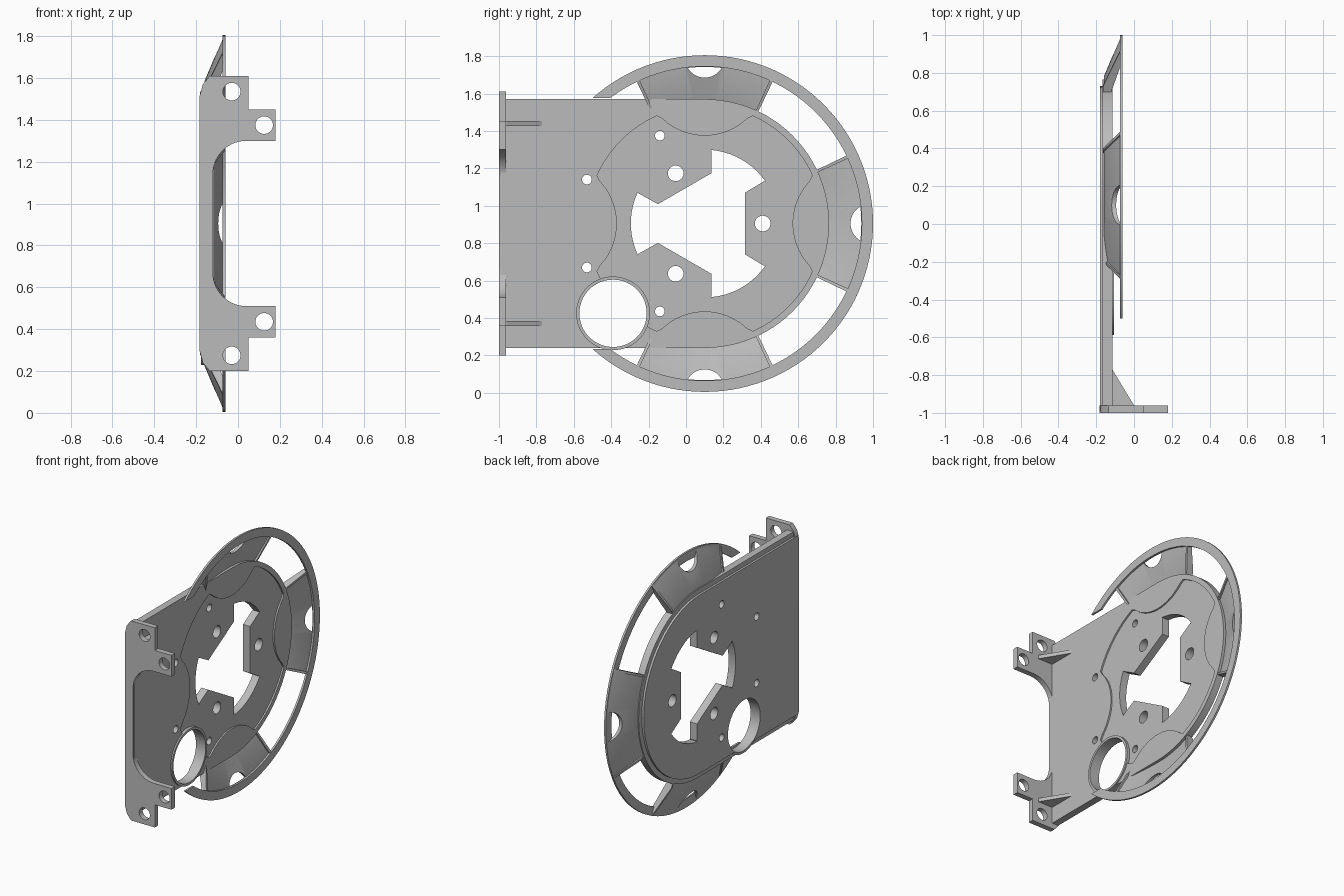
import bpy, bmesh, math
from math import sin, cos, pi, radians, sqrt

if "Cube" in bpy.data.objects:
    bpy.data.objects.remove(bpy.data.objects["Cube"])

CY, CZ = 0.10, 0.905          # hub centre in the y-z plane

grey = bpy.data.materials.new("plain_grey")
grey.use_nodes = True
grey.diffuse_color = (0.5, 0.5, 0.5, 1)
grey.node_tree.nodes["Principled BSDF"].inputs["Base Color"].default_value = (0.5, 0.5, 0.5, 1)


def finish(bm, name):
    bmesh.ops.recalc_face_normals(bm, faces=bm.faces)
    me = bpy.data.meshes.new(name)
    bm.to_mesh(me)
    bm.free()
    me.materials.append(grey)
    ob = bpy.data.objects.new(name, me)
    bpy.context.collection.objects.link(ob)
    return ob


def prism(name, pts, a, b, axis="x"):
    """Extrude a 2D outline from a to b along an axis."""
    place = {"x": lambda p, t: (t, p[0], p[1]),
             "y": lambda p, t: (p[0], t, p[1]),
             "z": lambda p, t: (p[0], p[1], t)}[axis]
    bm = bmesh.new()
    lo = [bm.verts.new(place(p, a)) for p in pts]
    hi = [bm.verts.new(place(p, b)) for p in pts]
    bm.faces.new(lo)
    bm.faces.new(hi)
    for i in range(len(pts)):
        j = (i + 1) % len(pts)
        bm.faces.new((lo[i], lo[j], hi[j], hi[i]))
    return finish(bm, name)


def arc(c, r, a0, a1, n):
    return [(c[0] + r * cos(radians(a0 + (a1 - a0) * i / n)),
             c[1] + r * sin(radians(a0 + (a1 - a0) * i / n))) for i in range(n + 1)]


def circle(c, r, n=48):
    return arc(c, r, 0, 360, n)[:-1]


def sweep(name, section, a0, a1, n):
    """Revolve an (r, x) section about the hub axis."""
    full = a1 - a0 >= 360
    bm = bmesh.new()
    rows = []
    for i in range(n if full else n + 1):
        t = radians(a0 + (a1 - a0) * i / n)
        rows.append([bm.verts.new((x, CY + r * cos(t), CZ + r * sin(t))) for r, x in section])
    for i in range(n):
        p, q = rows[i], rows[(i + 1) % len(rows)]
        for k in range(len(section)):
            m = (k + 1) % len(section)
            bm.faces.new((p[k], p[m], q[m], q[k]))
    if not full:
        bm.faces.new(rows[0])
        bm.faces.new(rows[-1])
    return finish(bm, name)


def combine(ob, other, op="DIFFERENCE"):
    other.hide_render = True
    mod = ob.modifiers.new(op, "BOOLEAN")
    mod.operation, mod.solver, mod.object = op, "EXACT", other
    bpy.context.view_layer.objects.active = ob
    bpy.ops.object.modifier_apply(modifier=mod.name)
    bpy.data.objects.remove(other)


def turn(p, deg):
    t = radians(deg)
    return (CY + p[0] * cos(t) - p[1] * sin(t), CZ + p[0] * sin(t) + p[1] * cos(t))


def d_outline(r, y0):
    return [(y0, CZ - r)] + arc((CY, CZ), r, -90, 90, 48) + [(y0, CZ + r)]


# Base plate: rim with a slightly raised back face
plate = prism("base_plate", d_outline(0.665, -0.99), -0.166, -0.115)
combine(plate, prism("back_step", d_outline(0.63, -0.99), -0.181, -0.15), "UNION")

# Scalloped shallow pocket on the inner face
pocket = []
for i in range(180):
    deg = i * 2
    f = radians((deg + 45) % 90 - 45)
    disc = 0.33 ** 2 - (0.8 * sin(f)) ** 2
    r = min(0.63, 0.8 * cos(f) - sqrt(disc)) if disc > 0 else 0.63
    pocket.append(turn((r, 0), deg))
combine(plate, prism("pocket_cutter", pocket, -0.126, -0.05))

# Collar around the large side hole
hole = (-0.39, 0.425)
combine(plate, prism("collar", circle(hole, 0.197, 64), -0.176, -0.105), "UNION")
combine(plate, prism("hole_cutter", circle(hole, 0.18, 64), -0.3, 0.1))

# Central opening with three tabs left standing
opening = prism("opening_cutter", circle((CY, CZ), 0.395, 72), -0.3, 0.1)
tab = [(0.215, -0.165), (0.315, -0.225), (0.5, -0.225), (0.5, 0.225), (0.315, 0.225), (0.215, 0.165)]
for deg in (0, 120, 240):
    combine(opening, prism("tab", [turn(p, deg) for p in tab], -0.4, 0.2))
combine(plate, opening)

# Screw holes
for deg in (0, 120, 240):
    combine(plate, prism("screw_cutter", circle(turn((0.31, 0), deg), 0.042, 32), -0.3, 0.1))
for side in (-1, 1):
    for y, dz in ((-0.14, 0.47), (-0.53, 0.235)):
        combine(plate, prism("pin_cutter", circle((y, CZ + side * dz), 0.026, 24), -0.3, 0.1))

# Mounting flange across the front, mirrored about the hub height
half = [(-0.183, 0.61), (-0.168, 0.665), (-0.135, 0.705), (0.05, 0.705), (0.05, 0.545),
        (0.18, 0.545), (0.18, 0.395)]
half += arc((0.04, 0.235), 0.16, 90, 180, 14)
outline = [(x, CZ + d) for x, d in half] + [(x, CZ - d) for x, d in reversed(half)]
flange = prism("mounting_flange", outline, -1.0, -0.962, "y")
for side in (-1, 1):
    for x, d in ((-0.03, 0.63), (0.125, 0.47)):
        combine(flange, prism("bolt_cutter", circle((x, CZ + side * d), 0.042, 32), -1.1, -0.9, "y"))

# Gussets between flange and plate
for side, label in ((1, "upper"), (-1, "lower")):
    z = CZ + side * 0.535
    prism(label + "_gusset", [(-0.13, -0.97), (0.0, -0.97), (0.0, -0.96), (-0.115, -0.77), (-0.13, -0.77)],
          z - 0.013, z + 0.013, "z")

# Open guide ring
ring = sweep("guide_ring", [(0.84, -0.074), (0.9, -0.074), (0.9, -0.06), (0.84, -0.06)], 0, 360, 120)
gap = [(-1.2, CZ - 0.67), (-0.3, CZ - 0.67), (-0.3, CZ + 0.67), (-1.2, CZ + 0.67)]
combine(ring, prism("gap_cutter", gap, -0.3, 0.2))

# Sloping notched panels with edge ribs, joining plate and ring
wall = [(0.65, -0.16), (0.68, -0.16), (0.895, -0.07), (0.85, -0.07), (0.65, -0.14)]
rib = [(0.65, -0.165), (0.695, -0.165), (0.9, -0.074), (0.845, -0.062), (0.65, -0.125)]
for deg, label in ((0, "rear"), (90, "upper"), (270, "lower")):
    panel = sweep(label + "_panel", wall, deg - 25, deg + 25, 20)
    cut = prism("notch_cutter", circle(turn((0.885, 0), deg), 0.105, 48), -0.3, -0.0745)
    combine(panel, cut)
    for side in (-1, 1):
        a = deg + side * 25
        sweep(label + "_panel_rib", rib, a - 0.6, a + 0.6, 1)

# Smooth the curved walls while keeping edges crisp
for ob in bpy.context.scene.objects:
    ob.select_set(ob.type == "MESH" and grey.name in ob.data.materials)
bpy.context.view_layer.objects.active = plate
bpy.ops.object.shade_smooth_by_angle(angle=radians(25))
